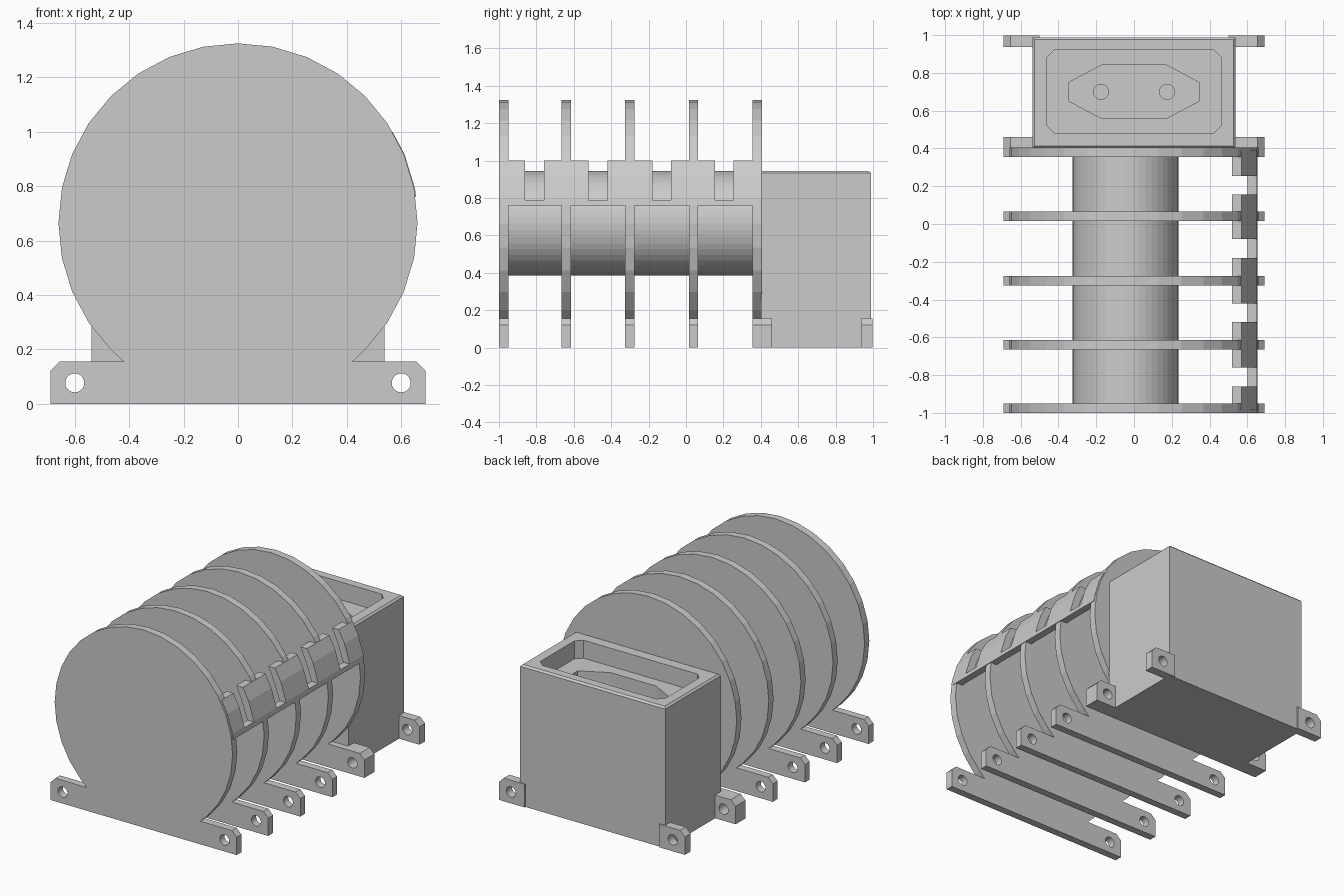
import bpy, bmesh, math

if "Cube" in bpy.data.objects:
    bpy.data.objects.remove(bpy.data.objects["Cube"])

grey = bpy.data.materials.new("plain_grey")
grey.diffuse_color = (0.6, 0.6, 0.6, 1)
grey.use_nodes = True
grey.node_tree.nodes["Principled BSDF"].inputs["Base Color"].default_value = grey.diffuse_color


def prism(name, loops, lo, hi, axis="Z"):
    """Extrude a filled outline (later loops are holes) along Z, or along Y for an x/z outline."""
    cu = bpy.data.curves.new(name, "CURVE")
    cu.dimensions = "2D"
    cu.fill_mode = "BOTH"
    cu.extrude = (hi - lo) / 2
    for pts in loops:
        sp = cu.splines.new("POLY")
        sp.points.add(len(pts) - 1)
        for p, (u, v) in zip(sp.points, pts):
            p.co = (u, v, 0, 1)
        sp.use_cyclic_u = True
    tmp = bpy.data.objects.new(name + "_outline", cu)
    bpy.context.collection.objects.link(tmp)
    dg = bpy.context.evaluated_depsgraph_get()
    me = bpy.data.meshes.new_from_object(tmp.evaluated_get(dg))
    bpy.data.objects.remove(tmp)
    mid = (lo + hi) / 2
    for v in me.vertices:
        a, b, w = v.co
        v.co = (a, b, w + mid) if axis == "Z" else (a, w + mid, b)
    bm = bmesh.new()
    bm.from_mesh(me)
    bmesh.ops.remove_doubles(bm, verts=bm.verts, dist=1e-5)
    bmesh.ops.recalc_face_normals(bm, faces=bm.faces)
    bm.to_mesh(me)
    bm.free()
    me.materials.clear()
    me.materials.append(grey)
    for p in me.polygons:
        p.use_smooth = False
        p.material_index = 0
    ob = bpy.data.objects.new(name, me)
    bpy.context.collection.objects.link(ob)
    return ob


def cut(ob, cutter):
    """Subtract a cutter and delete it."""
    m = ob.modifiers.new("cut", "BOOLEAN")
    m.operation = "DIFFERENCE"
    m.solver = "EXACT"
    m.object = cutter
    dg = bpy.context.evaluated_depsgraph_get()
    dg.update()
    me = bpy.data.meshes.new_from_object(ob.evaluated_get(dg))
    ob.modifiers.clear()
    ob.data = me
    bpy.data.objects.remove(cutter)


def ring(cx, cy, r, n=20):
    return [(cx + r * math.cos(2 * math.pi * i / n), cy + r * math.sin(2 * math.pi * i / n))
            for i in range(n)]


def rect(x0, y0, x1, y1):
    return [(x0, y0), (x1, y0), (x1, y1), (x0, y1)]


# Five discs, each with a drilled mounting foot
R, CZ = 0.66, 0.665
arc = [(R * math.cos(math.radians(-45 + 11.25 * i)), CZ + R * math.sin(math.radians(-45 + 11.25 * i)))
       for i in range(25)]
outline = ([(-0.69, 0), (0.69, 0), (0.69, 0.12), (0.655, 0.155), (0.42, 0.155)] + arc +
           [(-0.42, 0.155), (-0.655, 0.155), (-0.69, 0.12)])
holes = [ring(s * 0.6, 0.077, 0.035) for s in (-1, 1)]
discs = [-1.0, -0.665, -0.325, 0.015, 0.355]
for i, y in enumerate(discs):
    prism(f"disc_{i + 1}", [outline] + holes, y, y + 0.05, "Y")

# Off-centre core joining the discs
prism("core", [ring(-0.045, CZ, 0.28, 48)], -0.98, 0.38, "Y")

# Curved side strip with one notch between each pair of discs
strip = prism("notched_strip", [[(0.655, 0.76), (0.65, 0.794), (0.612, 0.918), (0.568, 1.0),
                                 (0.52, 1.0), (0.563, 0.9), (0.602, 0.79), (0.606, 0.76)]],
              -0.985, 0.39, "Y")
for y in (-0.81, -0.47, -0.13, 0.205):
    cut(strip, prism("notch", [rect(0.4, y - 0.05, 0.8, y + 0.05)], 0.79, 1.1))

# Socket box with bevelled top rim
box = prism("socket_box", [rect(-0.538, 0.4, 0.538, 0.988)], 0, 0.945)
bm = bmesh.new()
bm.from_mesh(box.data)
bmesh.ops.dissolve_limit(bm, angle_limit=0.01, verts=bm.verts, edges=bm.edges)
top = [e for e in bm.edges if all(v.co.z > 0.94 for v in e.verts)]
bmesh.ops.bevel(bm, geom=top, offset=0.012, segments=1, affect="EDGES")
bm.to_mesh(box.data)
bm.free()

# Recess, eight-sided socket and pin holes
c = 0.04
x, y0, y1 = 0.463, 0.482, 0.92
cut(box, prism("recess", [[(-x + c, y0), (x - c, y0), (x, y0 + c), (x, y1 - c),
                           (x - c, y1), (-x + c, y1), (-x, y1 - c), (-x, y0 + c)]], 0.825, 1.1))
cut(box, prism("socket", [[(-0.17, 0.558), (0.17, 0.558), (0.347, 0.652), (0.347, 0.748),
                           (0.17, 0.842), (-0.17, 0.842), (-0.347, 0.748), (-0.347, 0.652)]],
               0.725, 0.95))
for s in (-1, 1):
    cut(box, prism("pin_hole", [ring(s * 0.175, 0.7, 0.04)], 0.6, 0.9))

# Drilled lugs at the four corners of the box
for s, side in ((-1, "left"), (1, "right")):
    lug = [(s * a, b) for a, b in ((0.5, 0), (0.69, 0), (0.69, 0.12), (0.655, 0.155), (0.5, 0.155))]
    for y0, y1, end in ((0.405, 0.46, "front"), (0.937, 0.997, "back")):
        prism(f"box_lug_{end}_{side}", [lug, ring(s * 0.6, 0.077, 0.035)], y0, y1, "Y")
